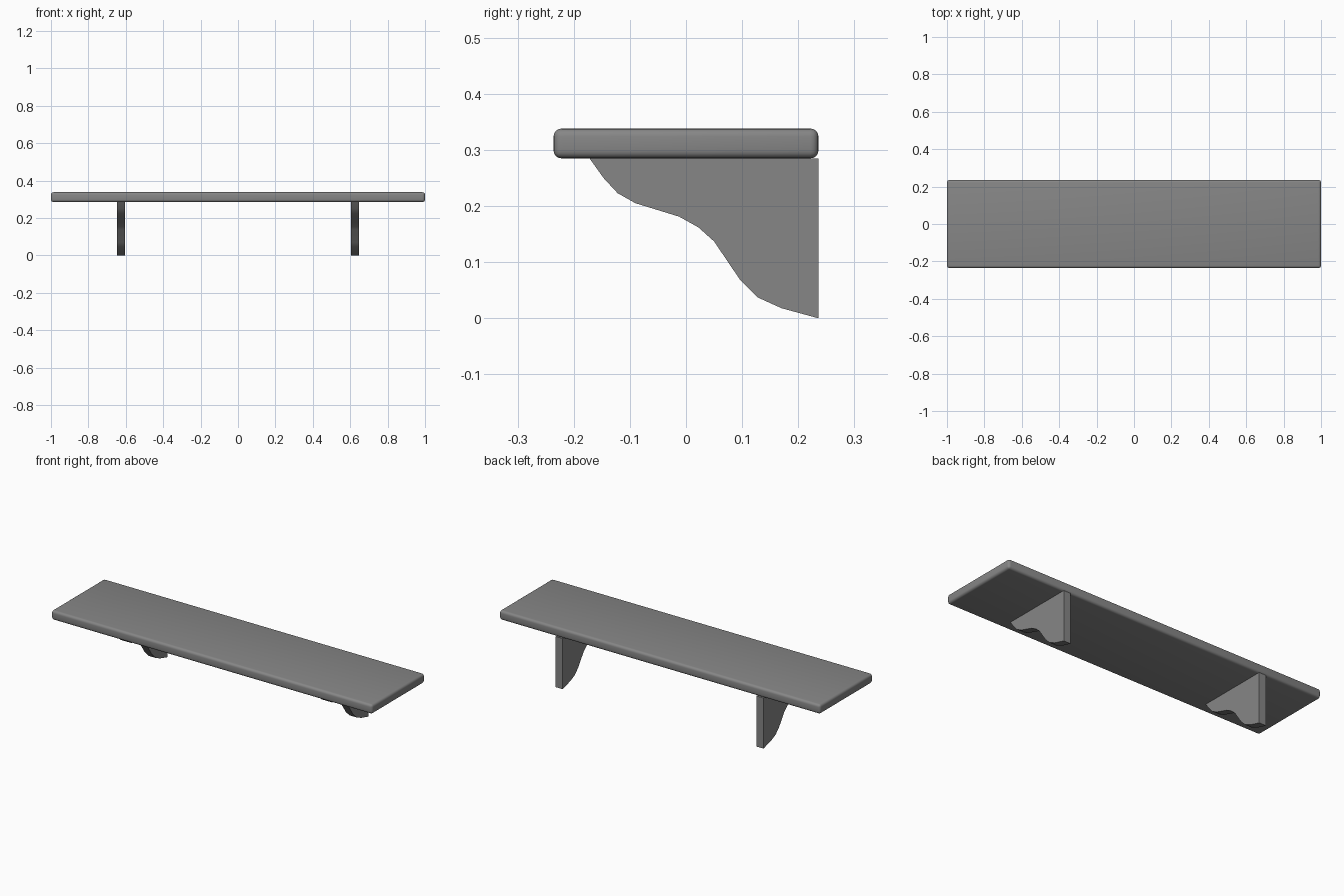
import bpy
import bmesh
import math

cube = bpy.data.objects.get("Cube")
if cube:
    bpy.data.objects.remove(cube, do_unlink=True)

# Single grey finish
grey = bpy.data.materials.new("grey_paint")
grey.use_nodes = True
colour = (0.24, 0.24, 0.24, 1)
grey.diffuse_color = colour
grey.node_tree.nodes["Principled BSDF"].inputs["Base Color"].default_value = colour

BACK = 0.236
UNDERSIDE, TOP = 0.285, 0.338


def add_object(name, bm):
    bmesh.ops.recalc_face_normals(bm, faces=bm.faces)
    mesh = bpy.data.meshes.new(name)
    bm.to_mesh(mesh)
    bm.free()
    mesh.materials.append(grey)
    obj = bpy.data.objects.new(name, mesh)
    bpy.context.collection.objects.link(obj)
    bpy.ops.object.select_all(action="DESELECT")
    obj.select_set(True)
    bpy.context.view_layer.objects.active = obj
    bpy.ops.object.shade_smooth_by_angle(angle=math.radians(35))
    return obj


# Board with rounded edges
bm = bmesh.new()
bmesh.ops.create_cube(bm, size=1)
bmesh.ops.scale(bm, vec=(2, 2 * BACK, TOP - UNDERSIDE), verts=bm.verts)
bmesh.ops.translate(bm, vec=(0, 0, (TOP + UNDERSIDE) / 2), verts=bm.verts)
bmesh.ops.bevel(bm, geom=bm.edges[:], offset=0.014, segments=4,
                profile=0.5, affect="EDGES")
add_object("shelf_board", bm)

# Curved bracket profile (y, z), from the front of the underside to the foot
PROFILE = [(-0.172, UNDERSIDE), (-0.147, 0.25), (-0.122, 0.223),
           (-0.09, 0.205), (-0.012, 0.181), (0.022, 0.162), (0.05, 0.137),
           (0.096, 0.069), (0.128, 0.037), (0.17, 0.018), (BACK, 0),
           (BACK, UNDERSIDE)]
THICKNESS = 0.044


def bracket(name, x):
    bm = bmesh.new()
    face = bm.faces.new([bm.verts.new((x - THICKNESS / 2, y, z)) for y, z in PROFILE])
    side = bmesh.ops.extrude_face_region(bm, geom=[face], use_keep_orig=True)
    verts = [v for v in side["geom"] if isinstance(v, bmesh.types.BMVert)]
    bmesh.ops.translate(bm, vec=(THICKNESS, 0, 0), verts=verts)
    add_object(name, bm)


for name, x in (("left_bracket", 0.626), ("right_bracket", -0.626)):
    bracket(name, x)
